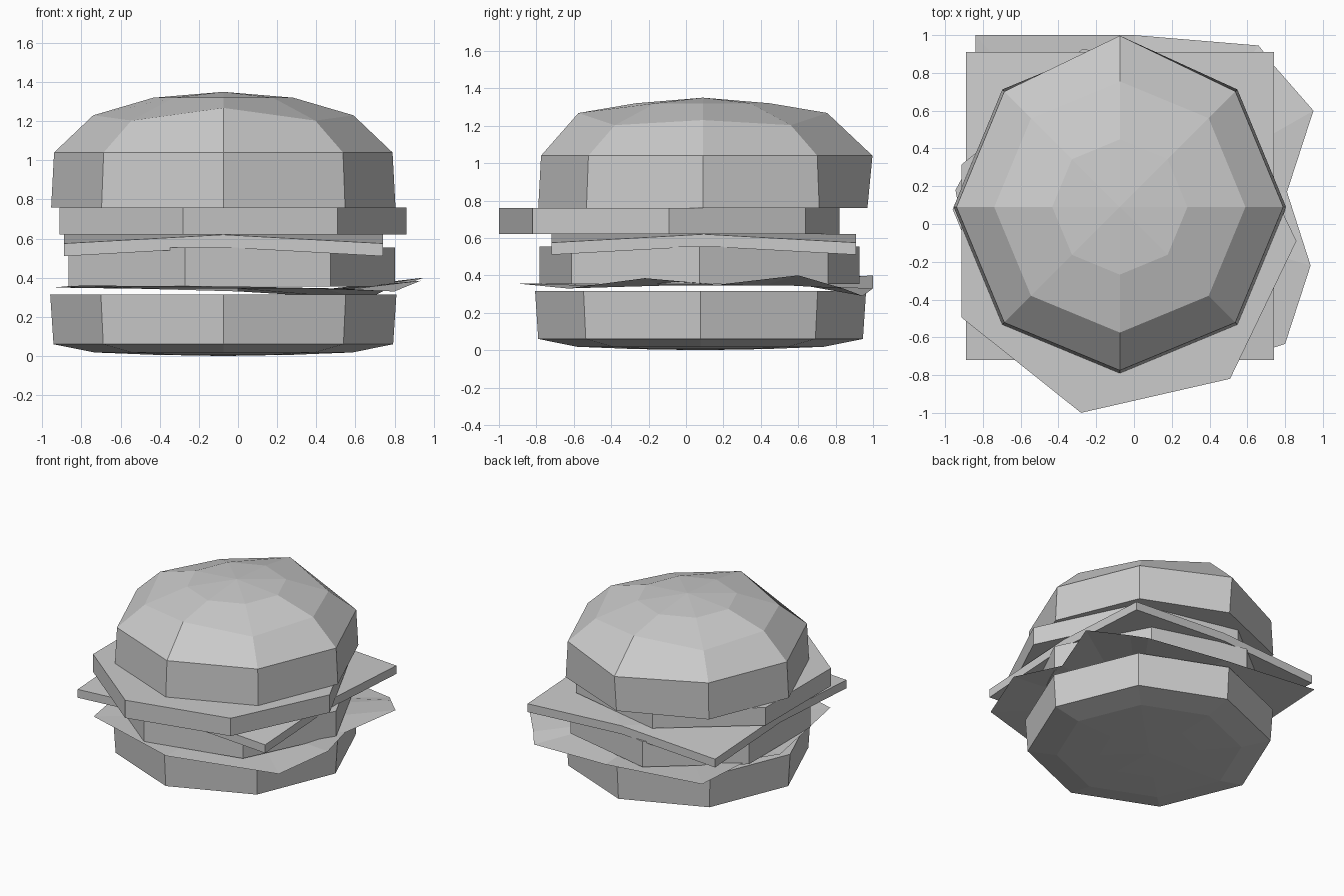
import bpy, bmesh
from math import sin, cos, tau

if "Cube" in bpy.data.objects:
    bpy.data.objects.remove(bpy.data.objects["Cube"])


def make(name, verts, faces):
    me = bpy.data.meshes.new(name)
    me.from_pydata(verts, [], faces)
    bm = bmesh.new()
    bm.from_mesh(me)
    bmesh.ops.recalc_face_normals(bm, faces=bm.faces)
    bm.to_mesh(me)
    bm.free()
    ob = bpy.data.objects.new(name, me)
    bpy.context.collection.objects.link(ob)
    return ob


def lathe(name, n, cx, cy, rings, pole=None):
    """Stack n-sided rings (radius, z); cap the start, close the end flat or with a pole."""
    verts = [(cx + r * cos(tau * i / n), cy + r * sin(tau * i / n), z)
             for r, z in rings for i in range(n)]
    faces = [tuple(range(n))]
    for k in range(len(rings) - 1):
        a, b = k * n, (k + 1) * n
        faces += [(a + i, a + (i + 1) % n, b + (i + 1) % n, b + i) for i in range(n)]
    last = (len(rings) - 1) * n
    if pole is None:
        faces.append(tuple(range(last, last + n)))
    else:
        verts.append((cx, cy, pole))
        faces += [(last + i, last + (i + 1) % n, len(verts) - 1) for i in range(n)]
    return make(name, verts, faces)


# Bottom bun: octagonal, shallow rounded underside
lathe("bottom_bun", 8, -0.075, 0.078,
      [(0.885, 0.315), (0.868, 0.06), (0.66, 0.018), (0.355, 0.006)], pole=0.0)

# Top bun: octagonal dome with a slightly uneven shoulder
bun = lathe("top_bun", 8, -0.075, 0.09,
            [(0.88, 0.76), (0.865, 1.04), (0.665, 1.23), (0.358, 1.32)], pole=1.35)
v = bun.data.vertices
v[8 + 2].co.y = 0.997
for i in (1, 3, 5, 7):
    v[16 + i].co.z = 1.203
for i in (2, 6):
    v[16 + i].co.z = 1.268

# Patty and tomato slice: seven-sided discs
lathe("patty", 7, -0.075, 0.073, [(0.877, 0.355), (0.877, 0.555)])
lathe("tomato_slice", 7, -0.073, -0.09, [(0.933, 0.62), (0.933, 0.76)])

# Cheese: square slab with drooping corners
cv, h = [], 0.815
for base in (0.555, 0.62):
    for j in (-1, 0, 1):
        for i in (-1, 0, 1):
            cv.append((-0.075 + h * i, 0.095 + h * j, base - 0.045 * abs(i * j)))
cf = []
rim = [0, 1, 2, 5, 8, 7, 6, 3]
for o in (0, 9):
    for corner, p, q in ((0, 1, 3), (2, 5, 1), (8, 7, 5), (6, 3, 7)):
        cf += [(o + corner, o + p, o + q), (o + p, o + 4, o + q)]
cf += [(a, b, b + 9, a + 9) for a, b in zip(rim, rim[1:] + rim[:1])]
make("cheese_slice", cv, cf)

# Lettuce: thin leaf with an irregular wavy edge around a flat middle
edge = [(0.95, 0.60, 0.40), (0.74, 0.84, 0.33), (0.66, 0.945, 0.29),
        (0.0, 1.0, 0.33), (-0.84, 1.0, 0.40), (-0.83, 0.39, 0.36),
        (-0.945, 0.18, 0.35), (-0.80, -0.65, 0.36), (0.0, -0.89, 0.355),
        (0.80, -0.635, 0.33), (0.935, -0.22, 0.385), (0.81, 0.17, 0.35)]
n = len(edge)
lv = edge + [(x * 0.65, y * 0.65 + 0.02, 0.345) for x, y, z in edge]
lf = [(i, (i + 1) % n, n + (i + 1) % n, n + i) for i in range(n)]
lf.append(tuple(range(n, 2 * n)))
make("lettuce_leaf", lv, lf)
